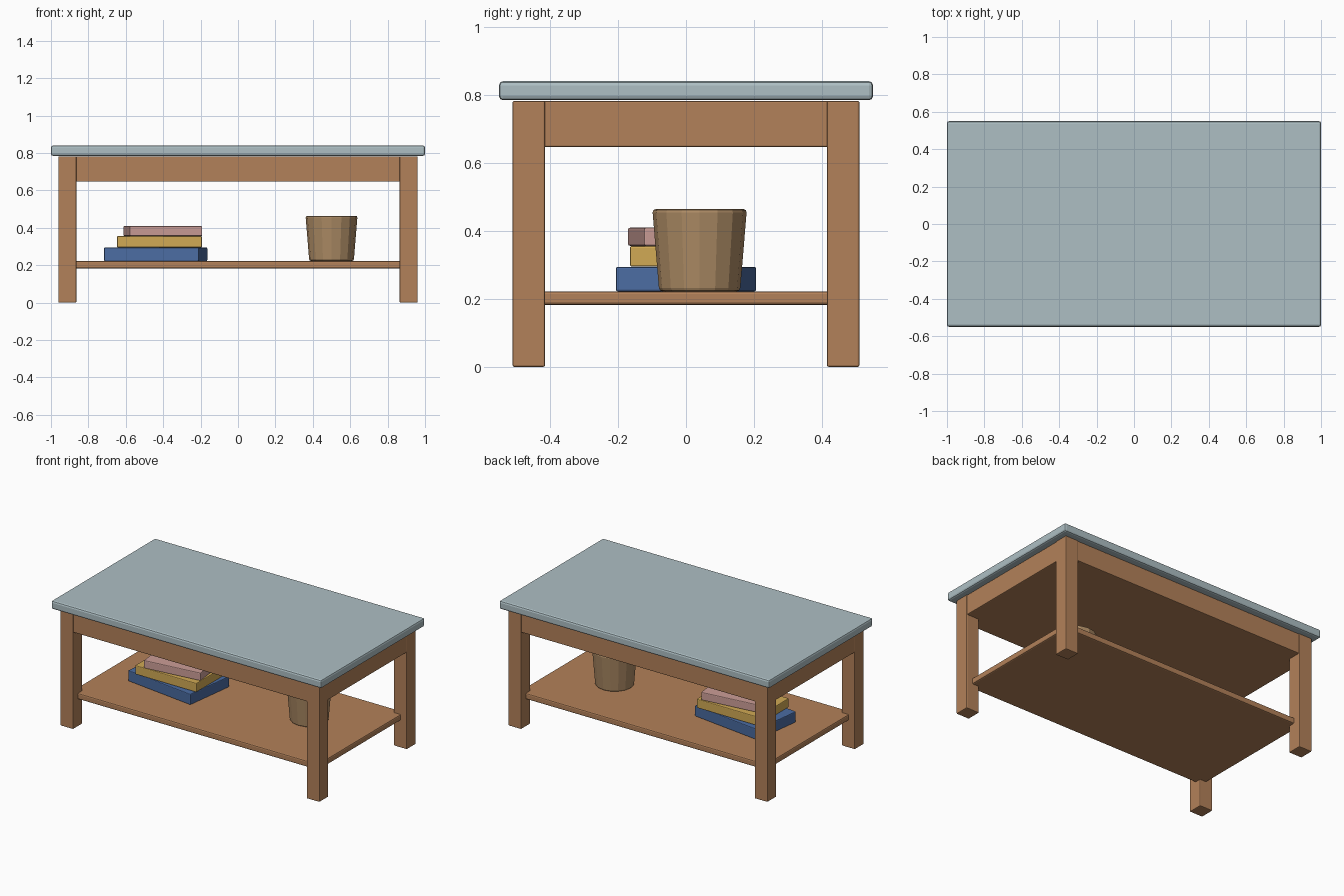
import bpy
from math import radians

if "Cube" in bpy.data.objects:
    bpy.data.objects.remove(bpy.data.objects["Cube"])


def material(name, rgb):
    m = bpy.data.materials.new(name)
    m.diffuse_color = (*rgb, 1)
    m.use_nodes = True
    m.node_tree.nodes["Principled BSDF"].inputs["Base Color"].default_value = m.diffuse_color
    return m


WOOD = material("wood", (0.45, 0.22, 0.10))
SLATE = material("slate_blue", (0.42, 0.52, 0.55))
BLUE = material("book_blue", (0.07, 0.15, 0.36))
YELLOW = material("book_yellow", (0.64, 0.40, 0.09))
PINK = material("book_pink", (0.60, 0.34, 0.31))
CLAY = material("clay", (0.42, 0.26, 0.13))


def finish(obj, name, mat, bevel, segments=2):
    obj.name = name
    obj.data.materials.append(mat)
    mod = obj.modifiers.new("bevel", "BEVEL")
    mod.width = bevel
    mod.segments = segments
    mod.limit_method = "ANGLE"
    mod.angle_limit = radians(40)
    return obj


def box(name, size, x, y, z0, mat, bevel=0.006, turn=0):
    """Box standing on height z0, turned about z by degrees."""
    bpy.ops.mesh.primitive_cube_add(
        size=1, location=(x, y, z0 + size[2] / 2), rotation=(0, 0, radians(turn)))
    obj = bpy.context.object
    obj.scale = size
    bpy.ops.object.transform_apply(location=False, rotation=False, scale=True)
    return finish(obj, name, mat, bevel)


# Table top and the solid apron block under it
box("table_top", (2.0, 1.1, 0.056), 0, 0, 0.784, SLATE, 0.012)
box("apron", (1.912, 1.012, 0.136), 0, 0, 0.646, WOOD, 0.005)

# Four legs
for side, x in (("left", -0.912), ("right", 0.912)):
    for end, y in (("front", -0.462), ("back", 0.462)):
        box(f"{end}_{side}_leg", (0.096, 0.096, 0.782), x, y, 0, WOOD, 0.005)

# Lower shelf, its corners let into the legs
box("shelf", (1.83, 0.92, 0.04), 0, 0, 0.182, WOOD, 0.008)

# Stack of books
box("bottom_book", (0.512, 0.35, 0.072), -0.44, 0, 0.222, BLUE, 0.005, -7.4)
box("middle_book", (0.454, 0.33, 0.06), -0.42, 0, 0.295, YELLOW, 0.005)
box("top_book", (0.39, 0.29, 0.053), -0.402, -0.003, 0.356, PINK, 0.005, 7)

# Faceted pot
bpy.ops.mesh.primitive_cone_add(
    vertices=16, radius1=0.119, radius2=0.139, depth=0.242, location=(0.5, 0.04, 0.343))
finish(bpy.context.object, "pot", CLAY, 0.01)
